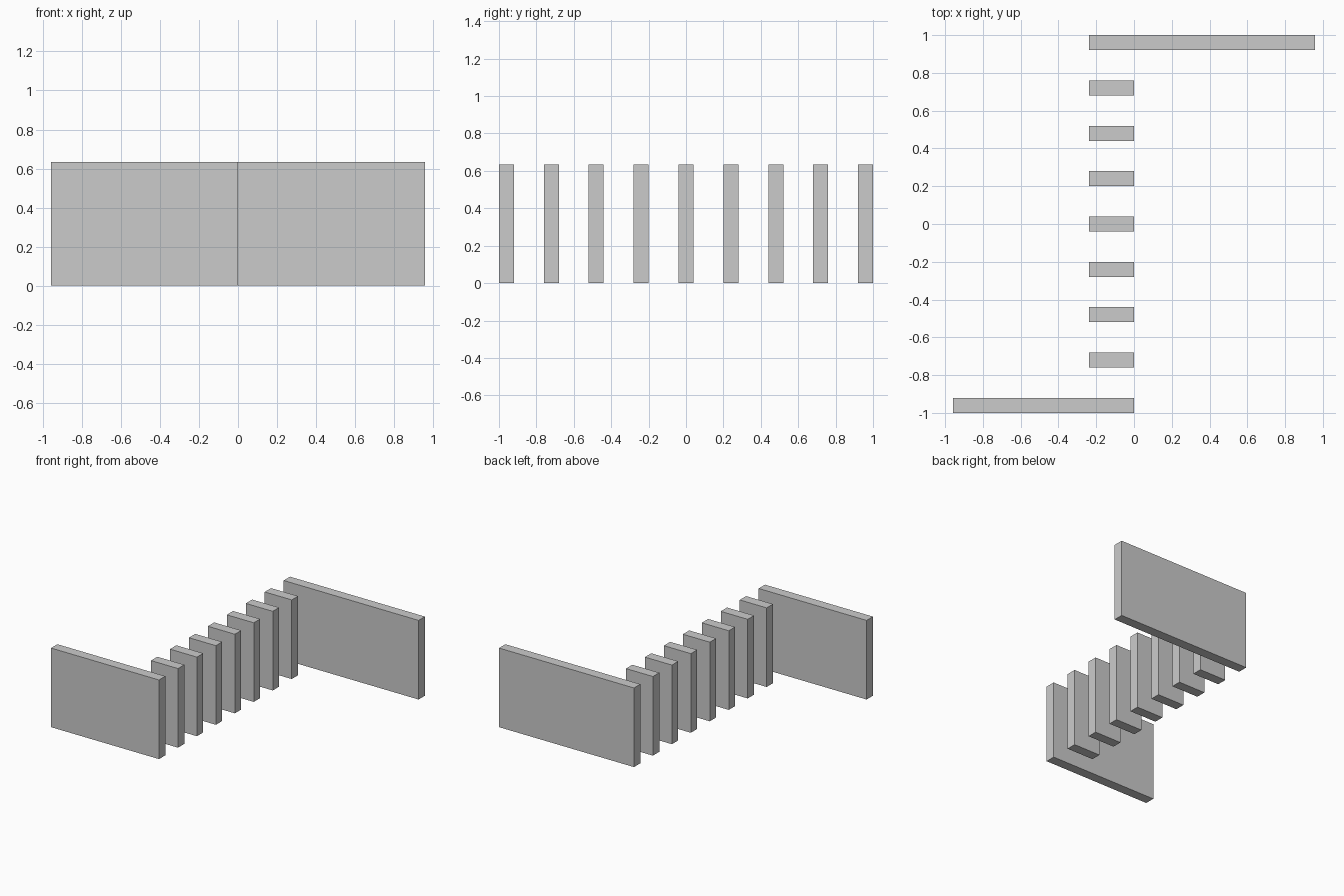
import bpy

if "Cube" in bpy.data.objects:
    bpy.data.objects.remove(bpy.data.objects["Cube"])

HEIGHT = 0.634
THICK = 0.08
PITCH = 0.24


def slab(name, x0, x1, y):
    """Upright box standing on z = 0, spanning x0..x1 and centred on y."""
    bpy.ops.mesh.primitive_cube_add(size=1, location=((x0 + x1) / 2, y, HEIGHT / 2))
    ob = bpy.context.object
    ob.name = name
    ob.scale = (x1 - x0, THICK, HEIGHT)
    bpy.ops.object.transform_apply(location=False, rotation=False, scale=True)


# Long end walls, reaching out in opposite directions
slab("front_wall", -0.957, 0.0, -4 * PITCH)
slab("back_wall", -0.239, 0.957, 4 * PITCH)

# Row of short piers between the walls
for i in range(-3, 4):
    slab(f"pier_{i + 4}", -0.239, 0.0, i * PITCH)
